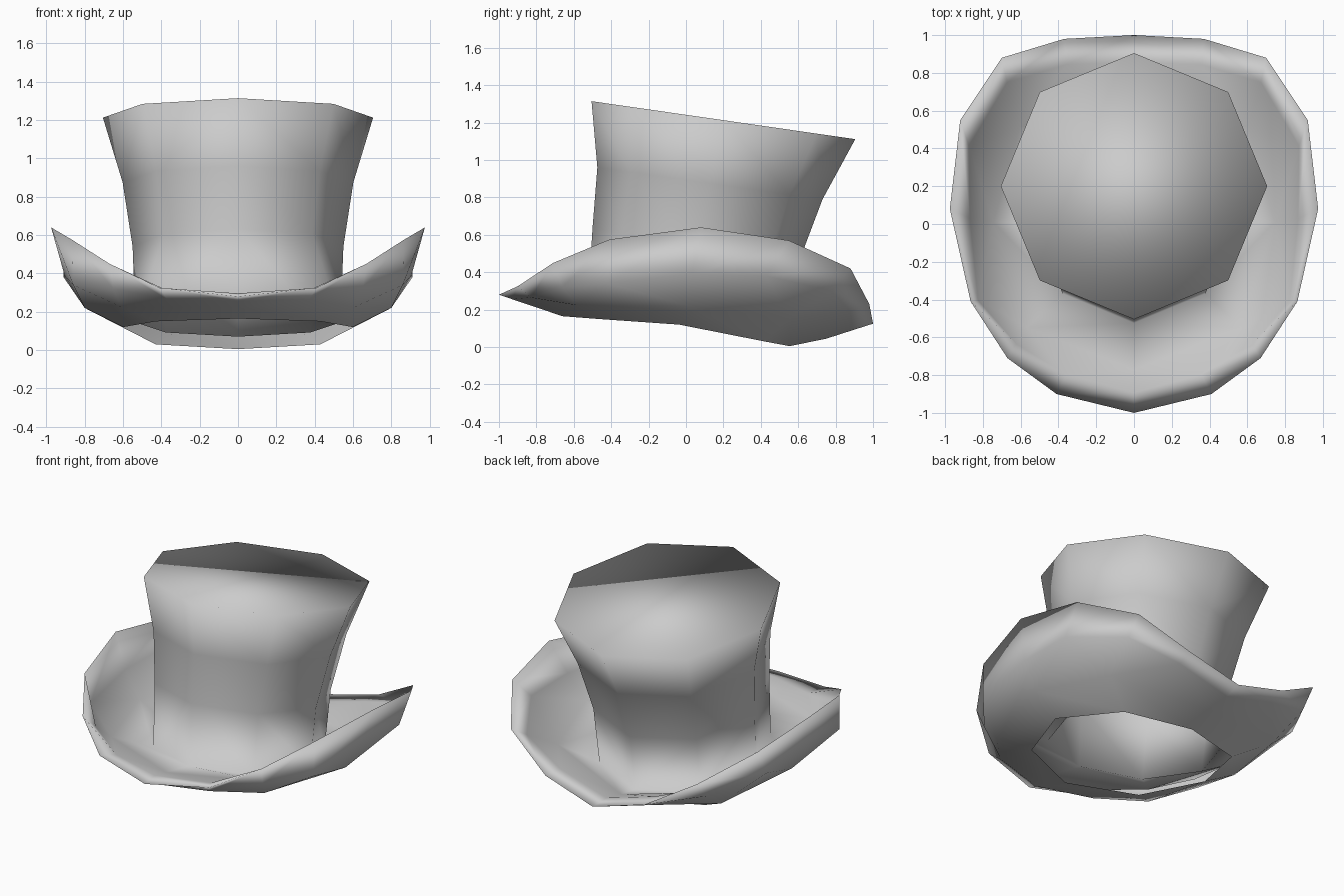
import bpy
import bmesh
from math import sin, cos, pi

old = bpy.data.objects.get("Cube")
if old:
    bpy.data.objects.remove(old)

felt = bpy.data.materials.new("grey_felt")
felt.use_nodes = True
grey = (0.6, 0.6, 0.6, 1)
felt.diffuse_color = grey
felt.node_tree.nodes["Principled BSDF"].inputs["Base Color"].default_value = grey

bm = bmesh.new()


def octagon(center_y, radius, z, tilt):
    """Tilted eight-sided ring, starting at the front and turning towards +x."""
    ring = []
    for i in range(8):
        a = i * pi / 4
        y = -radius * cos(a)
        ring.append(bm.verts.new((radius * sin(a), center_y + y, z - tilt * y)))
    return ring


def mirrored(half, scale=1, lift=0):
    """Full ring from its +x half, listed from front to back."""
    other = [(-x, y, z) for x, y, z in half[-2:0:-1]]
    return [bm.verts.new((x * scale, y * scale, z + lift)) for x, y, z in half + other]


def bridge(a, b, flip=False):
    """Join two rings symmetrically; one may have twice the corners of the other."""
    n = min(len(a), len(b))
    for i in range(n):
        j = (i + 1) % n
        if len(a) == len(b):
            if (i < n // 2) != flip:
                tris = (a[i], b[i], b[j]), (a[i], b[j], a[j])
            else:
                tris = (a[i], b[i], a[j]), (a[j], b[i], b[j])
        else:
            big, small = (a, b) if len(a) > n else (b, a)
            p, q, r = big[2 * i], big[2 * i + 1], big[2 * j]
            tris = (p, small[i], q), (q, small[i], small[j]), (q, small[j], r)
            if big is b:
                tris = [t[::-1] for t in tris]
        for tri in tris:
            bm.faces.new(tri)


# Half outlines of the brim, front to back
edge_half = [(0, -1, .28), (.41, -.9, .325), (.67, -.71, .45), (.865, -.41, .575),
             (.975, .08, .64), (.92, .55, .57), (.7, .88, .42), (.37, .98, .23), (0, 1, .125)]
bulge_half = [(0, -.93, .256), (.37, -.83, .265), (.65, -.66, .32), (.86, -.42, .34),
              (.905, .03, .39), (.91, .43, .38), (.7, .78, .3), (.37, .88, .19), (0, .89, .09)]
under_half = [(0, -.83, .222), (.61, -.59, .225), (.8, .01, .22), (.65, .55, .15), (0, .75, .045)]
opening_half = [(0, -.66, .165), (.43, -.465, .15), (.6, -.036, .12),
                (.43, .42, .03), (0, .555, .005)]

# Crown, from the tilted top down to the brim
crown = [octagon(.2, .705, 1.213, .144),
         octagon(.128, .602, .875, .141),
         octagon(.05, .55, .54, .17),
         octagon(.01, .535, .145, .14)]
bm.faces.new(crown[0])

# The upper brim follows the underside, a little higher and further in
upper_brim = [mirrored(under_half, .93, .05), mirrored(bulge_half, .96, .04)]
edge = mirrored(edge_half)
underside = [mirrored(bulge_half), mirrored(under_half), mirrored(opening_half)]

# Crown wall, upper brim, brim edge, underside and head opening
rings = crown + upper_brim + [edge] + underside
for a, b in zip(rings, rings[1:]):
    bridge(a, b, flip=a is edge)

for face in bm.faces:
    face.smooth = True
mesh = bpy.data.meshes.new("top_hat")
bm.to_mesh(mesh)
bm.free()
mesh.materials.append(felt)
hat = bpy.data.objects.new("top_hat", mesh)
bpy.context.collection.objects.link(hat)
